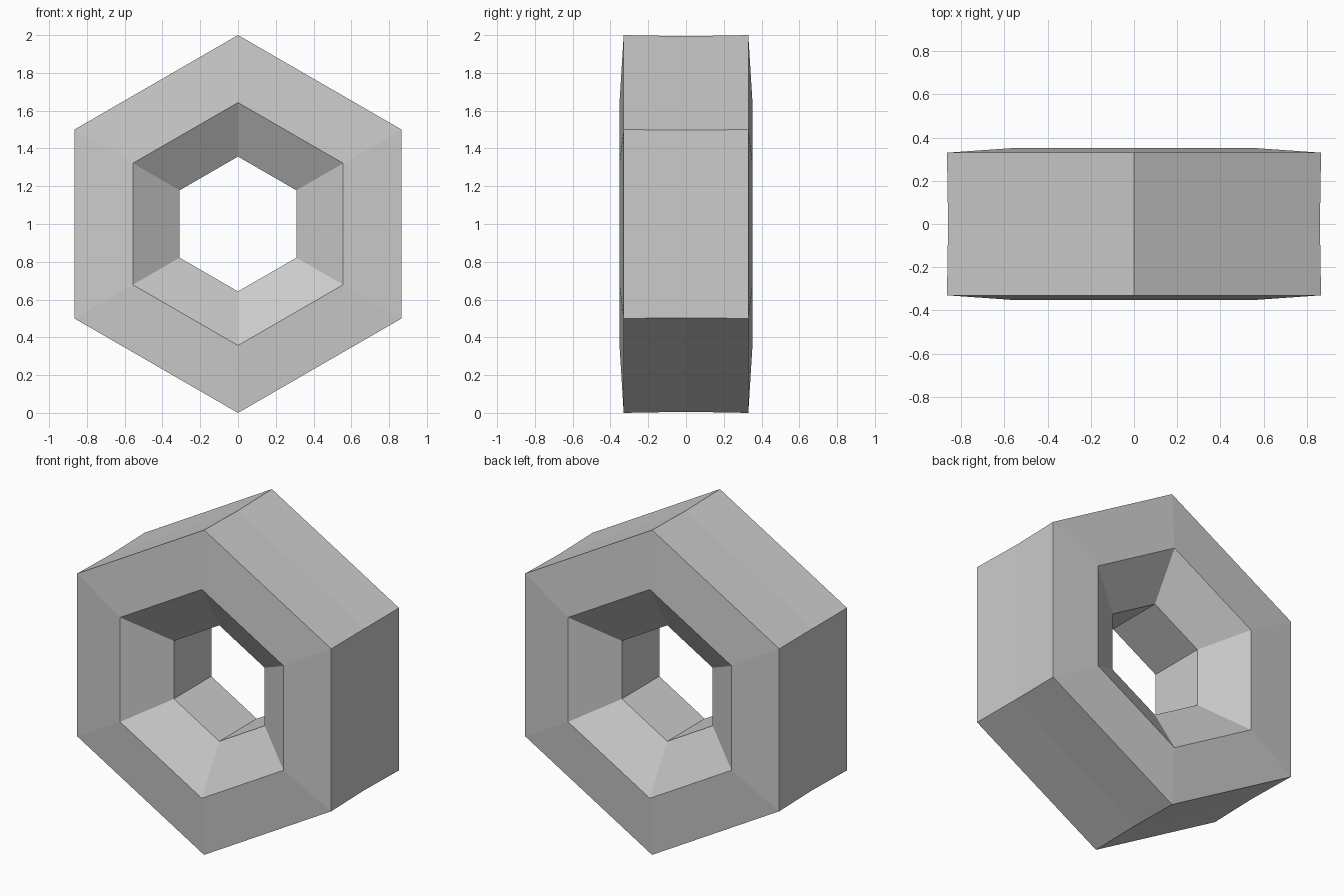
import bpy, bmesh, math

if "Cube" in bpy.data.objects:
    bpy.data.objects.remove(bpy.data.objects["Cube"])

SIDES = 6
# Ring cross-section as (radius, depth): outer wall with a slight waist, faces, inner bevels
profile = [(0.994, 0), (1.0, 0.33), (0.643, 0.352), (0.357, 0.182),
           (0.357, -0.182), (0.643, -0.352), (1.0, -0.33)]

# Sweep the cross-section around the y axis, a point facing straight up
bm = bmesh.new()
rings = []
for i in range(SIDES):
    a = 2 * math.pi * i / SIDES
    rings.append([bm.verts.new((r * math.sin(a), y, 1 + r * math.cos(a))) for r, y in profile])
n = len(profile)
for i in range(SIDES):
    a, b = rings[i], rings[(i + 1) % SIDES]
    for j in range(n):
        k = (j + 1) % n
        bm.faces.new((a[j], a[k], b[k], b[j]))
bmesh.ops.recalc_face_normals(bm, faces=bm.faces)

# Hexagonal nut ring
mesh = bpy.data.meshes.new("hex_ring")
bm.to_mesh(mesh)
bm.free()
bpy.context.collection.objects.link(bpy.data.objects.new("hex_ring", mesh))
